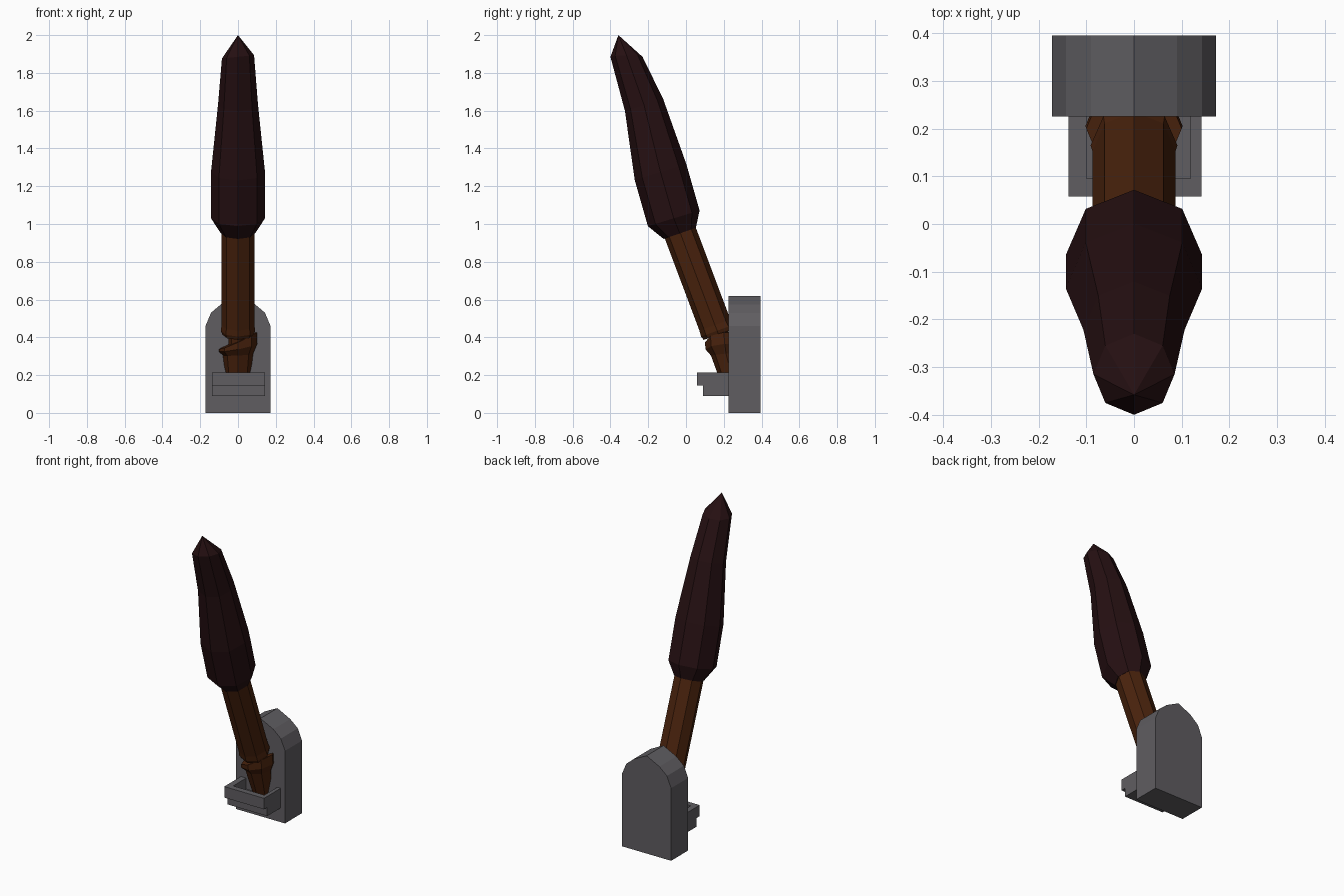
import bpy, bmesh, math

if "Cube" in bpy.data.objects:
    bpy.data.objects.remove(bpy.data.objects["Cube"])


def material(name, rgb):
    m = bpy.data.materials.new(name)
    m.diffuse_color = (*rgb, 1)
    m.use_nodes = True
    m.node_tree.nodes["Principled BSDF"].inputs["Base Color"].default_value = m.diffuse_color
    return m


STONE = material("grey stone", (0.115, 0.11, 0.12))
WOOD = material("brown wood", (0.068, 0.0165, 0.004))
CHAR = material("charred head", (0.019, 0.005, 0.006))


def finish(name, bm, mat):
    bmesh.ops.recalc_face_normals(bm, faces=bm.faces)
    me = bpy.data.meshes.new(name)
    bm.to_mesh(me)
    bm.free()
    me.materials.append(mat)
    ob = bpy.data.objects.new(name, me)
    bpy.context.collection.objects.link(ob)
    return ob


def prism(name, pts, axis, lo, hi, mat):
    """Extrude a 2D outline: axis 'y' takes (x, z), axis 'z' takes (x, y)."""
    place = (lambda p, d: (p[0], d, p[1])) if axis == 'y' else (lambda p, d: (p[0], p[1], d))
    bm = bmesh.new()
    a = [bm.verts.new(place(p, lo)) for p in pts]
    b = [bm.verts.new(place(p, hi)) for p in pts]
    bm.faces.new(a)
    bm.faces.new(b)
    n = len(pts)
    for i in range(n):
        bm.faces.new((a[i], a[(i + 1) % n], b[(i + 1) % n], b[i]))
    return finish(name, bm, mat)


def loft(name, rings, mat, tip=None, sides=8):
    """Octagonal rings: (centre y, centre z, radius, tilt degrees, sideways slope)."""
    bm = bmesh.new()
    loops = []
    for y, z, r, tilt, slope in rings:
        t = math.radians(tilt)
        loop = []
        for i in range(sides):
            a = 2 * math.pi * i / sides
            x, d = r * math.cos(a), r * math.sin(a)
            loop.append(bm.verts.new((x, y + d * math.cos(t), z + d * math.sin(t) + x * slope)))
        loops.append(loop)
    for a, b in zip(loops, loops[1:]):
        for i in range(sides):
            j = (i + 1) % sides
            bm.faces.new((a[i], a[j], b[j], b[i]))
    bm.faces.new(loops[0])
    if tip:
        v = bm.verts.new(tip)
        for i in range(sides):
            bm.faces.new((loops[-1][i], loops[-1][(i + 1) % sides], v))
    else:
        bm.faces.new(loops[-1])
    return finish(name, bm, mat)


# Arched wall plate
half = [(0.172, 0), (0.172, 0.46), (0.143, 0.53), (0.09, 0.575)]
outline = half + [(0, 0.62)] + [(-x, z) for x, z in reversed(half)]
prism("wall_plate", outline, 'y', 0.225, 0.395, STONE)

# Holder: solid base with a raised U-shaped rim
prism("holder_base", [(-0.137, 0.09), (0.142, 0.09), (0.142, 0.225), (-0.137, 0.225)],
      'z', 0.09, 0.145, STONE)
prism("holder_rim", [(-0.137, 0.225), (-0.137, 0.058), (0.142, 0.058), (0.142, 0.225),
                     (0.118, 0.225), (0.118, 0.095), (-0.1, 0.095), (-0.1, 0.225)],
      'z', 0.145, 0.215, STONE)

# Shaft with its splintered end
loft("shaft", [(0.172, 0.415, 0.083, 20, 0),
               (0.165, 0.435, 0.091, 20, 0),
               (0.153, 0.465, 0.087, 20, 0),
               (-0.035, 0.965, 0.087, 20, 0)], WOOD)
loft("shaft_core", [(0.2, 0.32, 0.05, 20, 0), (0.17, 0.44, 0.05, 20, 0)], WOOD)

# Broken stub sitting in the holder
loft("broken_stub", [(0.255, 0.14, 0.06, 10, 0),
                     (0.212, 0.31, 0.08, 5, 0.05),
                     (0.205, 0.345, 0.102, 5, 0.2),
                     (0.2, 0.382, 0.1, 5, 0.45)], WOOD)

# Charred pointed head
loft("torch_head", [(-0.033, 0.95, 0.09, 19, 0),
                    (-0.065, 1.03, 0.143, 17, 0),
                    (-0.135, 1.275, 0.143, 18, 0),
                    (-0.222, 1.63, 0.106, 17, 0),
                    (-0.315, 1.885, 0.085, 0, 0.1)], CHAR, tip=(0, -0.358, 2.0))
